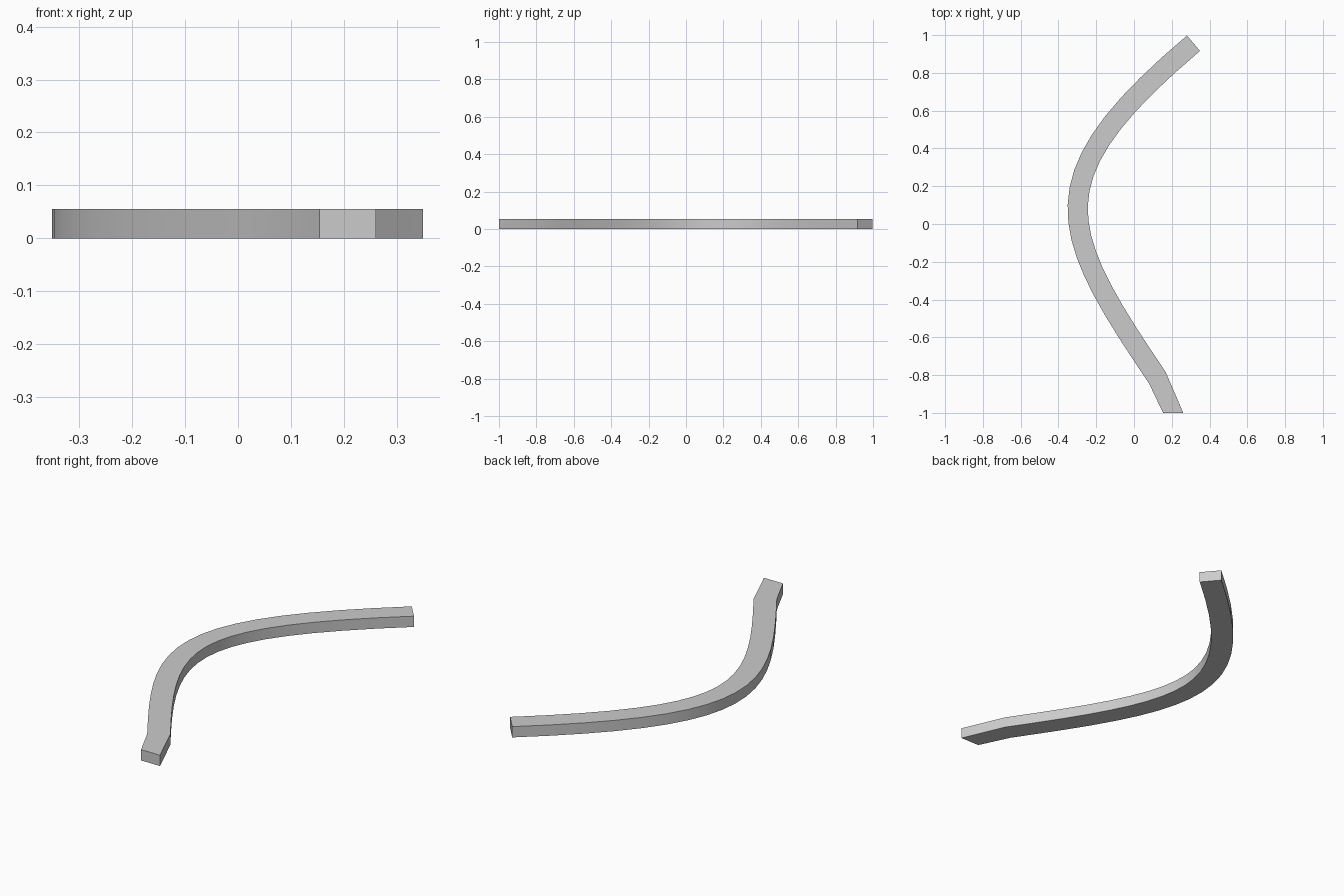
import bpy, bmesh
from mathutils import Vector
from mathutils.geometry import interpolate_bezier

if "Cube" in bpy.data.objects:
    bpy.data.objects.remove(bpy.data.objects["Cube"])

WIDTH, HEIGHT, STEPS = 0.107, 0.055, 18

# Centre line: one long bend, then a short straight tail at the front
ctrl = [Vector(p) for p in ((0.315, 0.957), (-0.53, 0.243), (-0.41, -0.025), (0.123, -0.813))]
path = interpolate_bezier(*ctrl, STEPS + 1)
tangents = [path[min(i + 1, STEPS)] - path[max(i - 1, 0)] for i in range(STEPS + 1)]
tangents[0] = ctrl[1] - ctrl[0]
tangents[-1] = ctrl[3] - ctrl[2]
path.append(Vector((0.2075, -1.0)))
tangents.append(Vector((0, -1)))

# Sweep a flat rectangular section along the centre line
bm = bmesh.new()
rings = []
for p, t in zip(path, tangents):
    t = t.normalized()
    side = Vector((-t.y, t.x)) * WIDTH / 2
    rings.append([bm.verts.new((p.x + s * side.x, p.y + s * side.y, z))
                  for s, z in ((-1, 0), (1, 0), (1, HEIGHT), (-1, HEIGHT))])
for a, b in zip(rings, rings[1:]):
    for i in range(4):
        j = (i + 1) % 4
        bm.faces.new((a[i], a[j], b[j], b[i]))
bm.faces.new(rings[0])
bm.faces.new(rings[-1])
bmesh.ops.recalc_face_normals(bm, faces=bm.faces)

mesh = bpy.data.meshes.new("curved_bar")
bm.to_mesh(mesh)
bm.free()
bar = bpy.data.objects.new("curved_bar", mesh)
bpy.context.collection.objects.link(bar)

# Smooth bend with sharp long edges
bpy.context.view_layer.objects.active = bar
bar.select_set(True)
bpy.ops.object.shade_smooth_by_angle(angle=0.6)
